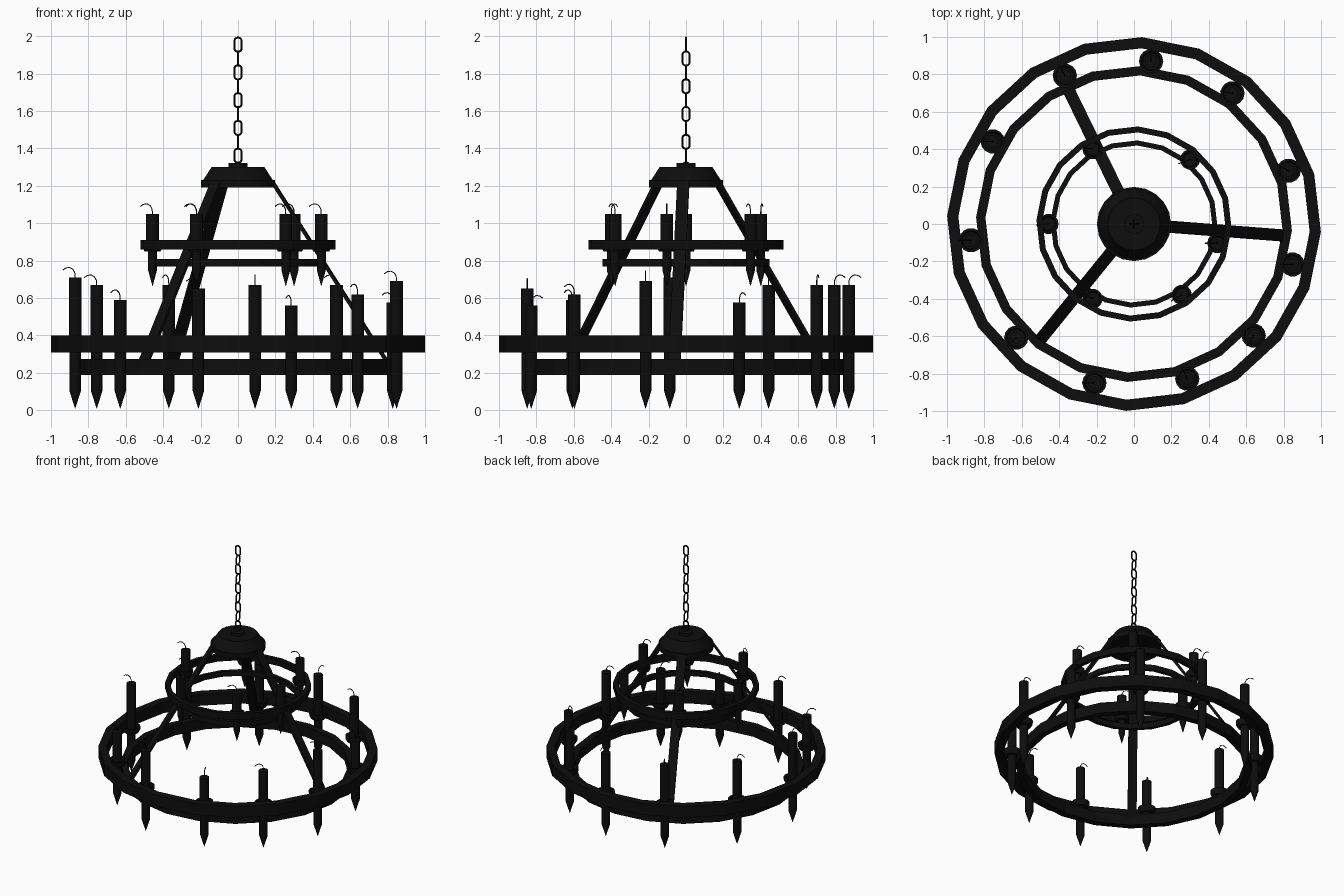
import bpy
import bmesh
from math import sin, cos, pi, radians, hypot, atan2
from mathutils import Matrix, Vector

if "Cube" in bpy.data.objects:
    bpy.data.objects.remove(bpy.data.objects["Cube"])

iron = bpy.data.materials.new("black_iron")
iron.use_nodes = True
colour = (0.004, 0.004, 0.004, 1)
iron.diffuse_color = colour
iron.node_tree.nodes["Principled BSDF"].inputs["Base Color"].default_value = colour


def add_object(name, mesh, smooth=False):
    obj = bpy.data.objects.new(name, mesh)
    bpy.context.collection.objects.link(obj)
    mesh.materials.clear()
    mesh.materials.append(iron)
    if smooth:
        bpy.ops.object.select_all(action="DESELECT")
        obj.select_set(True)
        bpy.context.view_layer.objects.active = obj
        bpy.ops.object.shade_smooth_by_angle(angle=radians(40))
    return obj


def lathe(name, profile, sides, centre=(0, 0), turn=0.0, loop=False, smooth=False):
    """Turn a (radius, height) profile; loop joins its ends, otherwise they are capped."""
    bm = bmesh.new()
    rows = []
    for r, z in profile:
        rows.append([bm.verts.new((centre[0] + r * cos(turn + 2 * pi * i / sides),
                                   centre[1] + r * sin(turn + 2 * pi * i / sides), z))
                     for i in range(sides)])
    pairs = list(zip(rows, rows[1:]))
    if loop:
        pairs.append((rows[-1], rows[0]))
    else:
        bm.faces.new(rows[0])
        bm.faces.new(rows[-1])
    for a, b in pairs:
        for i in range(sides):
            j = (i + 1) % sides
            bm.faces.new((a[i], a[j], b[j], b[i]))
    bmesh.ops.remove_doubles(bm, verts=bm.verts, dist=0.0002)
    bmesh.ops.recalc_face_normals(bm, faces=bm.faces)
    mesh = bpy.data.meshes.new(name)
    bm.to_mesh(mesh)
    bm.free()
    return add_object(name, mesh, smooth)


def wire(name, points, radius, closed=False):
    """Sweep a round wire along points and keep it as a mesh."""
    curve = bpy.data.curves.new(name, "CURVE")
    curve.dimensions = "3D"
    curve.bevel_depth = radius
    curve.bevel_resolution = 1
    curve.use_fill_caps = True
    spline = curve.splines.new("POLY")
    spline.points.add(len(points) - 1)
    for p, co in zip(spline.points, points):
        p.co = (*co, 1)
    spline.use_cyclic_u = closed
    helper = bpy.data.objects.new(name + "_path", curve)
    mesh = bpy.data.meshes.new_from_object(helper)
    bpy.data.objects.remove(helper)
    return add_object(name, mesh, True)


# Faceted hoops
def hoop(name, inner, outer, low, high):
    lathe(name, [(inner, low), (outer, low), (outer, high), (inner, high)],
          20, turn=radians(-2.4), loop=True)


hoop("lower_outer_hoop", 0.94, 1.0, 0.31, 0.40)
hoop("lower_inner_hoop", 0.795, 0.845, 0.19, 0.275)
hoop("upper_outer_hoop", 0.49, 0.522, 0.86, 0.91)
hoop("upper_inner_hoop", 0.42, 0.447, 0.77, 0.81)

# Ceiling cap with its top boss
lathe("cap", [(0.198, 1.19), (0.198, 1.23), (0.187, 1.23), (0.14, 1.302)], 20, smooth=True)
lathe("cap_boss", [(0.052, 1.30), (0.052, 1.322)], 16, smooth=True)

# Flat straps from the cap to the lower hoop
top, foot = Vector((0.185, 1.22)), Vector((0.815, 0.235))
span = foot - top
for angle in (-4.4, 116, 231):
    bm = bmesh.new()
    bmesh.ops.create_cube(bm, size=1)
    mid = (top + foot) / 2
    bm.transform(Matrix.Rotation(radians(angle), 4, "Z")
                 @ Matrix.Translation((mid.x, 0, mid.y))
                 @ Matrix.Rotation(atan2(-span.y, span.x), 4, "Y")
                 @ Matrix.Diagonal((hypot(*span), 0.065, 0.018, 1)))
    strap = bpy.data.meshes.new("strap")
    bm.to_mesh(strap)
    bm.free()
    add_object("strap", strap)

# Chain of alternating links
HALF, WIDE, WIRE = 0.038, 0.02, 0.006
for k in range(10):
    centre = 1.955 - 0.0742 * k
    link = []
    for i in range(16):
        a = 2 * pi * (i + 0.5) / 16
        side = WIDE * cos(a)
        z = centre + WIDE * sin(a) + (HALF - WIDE) * (1 if sin(a) > 0 else -1)
        link.append((0, side, z) if k % 2 else (side, 0, z))
    wire("chain_link", link, WIRE, True)


# Candle on a spiked cup
WICK = [(0, -0.01), (0.002, 0.025), (0.012, 0.044), (0.03, 0.054), (0.05, 0.051), (0.066, 0.04)]


def candle(radius, angle, height, lean, cup_z, cup_r, tip, shoulder, spike_r):
    a, d = radians(angle), radians(lean)
    x, y = radius * cos(a), radius * sin(a)
    lathe("spike", [(0.001, tip), (spike_r, shoulder), (spike_r, cup_z + 0.01)],
          12, (x, y), smooth=True)
    lathe("cup", [(spike_r, cup_z), (cup_r * 0.8, cup_z), (cup_r, cup_z + 0.025),
                  (cup_r, cup_z + 0.045), (cup_r * 0.8, cup_z + 0.045),
                  (cup_r * 0.7, cup_z + 0.03)], 14, (x, y), smooth=True)
    lathe("candle", [(0.034, cup_z + 0.02), (0.034, height)], 14, (x, y), smooth=True)
    wire("wick", [(x + s * cos(d), y + s * sin(d), height + h) for s, h in WICK], 0.003)


# Lower tier: angle, candle top, wick direction
for angle, height, lean in (
        (19, 0.575, 150), (53, 0.67, 170), (84, 0.67, 90), (115, 0.67, 120),
        (149.7, 0.67, 180), (185.7, 0.71, 180), (224, 0.59, 220), (256, 0.65, 180),
        (289, 0.56, 115), (317, 0.62, 235), (345.7, 0.69, 180)):
    candle(0.875, angle, height, lean, 0.325, 0.065, 0.01, 0.105, 0.031)

# Upper tier
for angle, lean in ((-13, 180), (49, 200), (119, 170), (180, 185), (241, 150), (304, 210)):
    candle(0.457, angle, 1.05, lean, 0.85, 0.054, 0.665, 0.75, 0.024)
